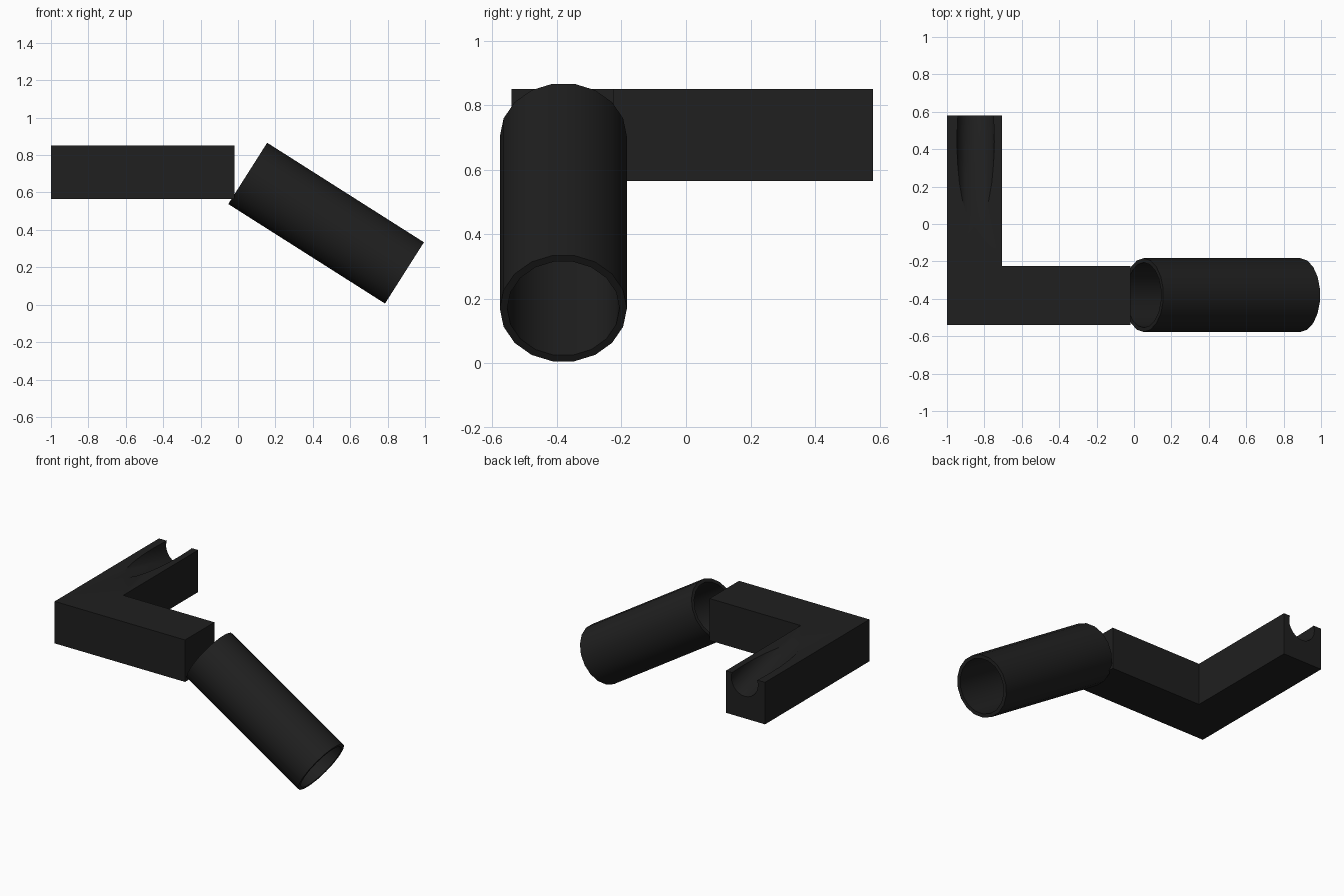
import bpy, bmesh, math
from mathutils import Vector

if "Cube" in bpy.data.objects:
    bpy.data.objects.remove(bpy.data.objects["Cube"])

black = bpy.data.materials.new("black_finish")
black.diffuse_color = (0.014, 0.014, 0.014, 1)
black.use_nodes = True
black.node_tree.nodes["Principled BSDF"].inputs["Base Color"].default_value = black.diffuse_color


def make_object(name, bm):
    bmesh.ops.recalc_face_normals(bm, faces=bm.faces)
    mesh = bpy.data.meshes.new(name)
    bm.to_mesh(mesh)
    bm.free()
    ob = bpy.data.objects.new(name, mesh)
    bpy.context.collection.objects.link(ob)
    mesh.materials.append(black)
    return ob


def smooth(ob):
    bpy.ops.object.select_all(action='DESELECT')
    ob.select_set(True)
    bpy.context.view_layer.objects.active = ob
    bpy.ops.object.shade_smooth_by_angle(angle=math.radians(30))


def loft(name, start, end, side, rings, n=18):
    """Sweep closed loop of (radius, t) rings along start-end."""
    start, end, side = Vector(start), Vector(end), Vector(side)
    up = (end - start).normalized().cross(side)
    bm = bmesh.new()
    loops = []
    for r, t in rings:
        c = start.lerp(end, t)
        loops.append([bm.verts.new(c + r * (math.cos(a) * side + math.sin(a) * up))
                      for a in (2 * math.pi * i / n for i in range(n))])
    return bm, loops


def bridge(bm, a, b):
    n = len(a)
    for i in range(n):
        j = (i + 1) % n
        bm.faces.new((a[i], a[j], b[j], b[i]))


# Angled open tube
R, RI = 0.197, 0.174
bm, loops = loft("tube", (0.052, -0.38, 0.702), (0.89, -0.38, 0.17), (0, 1, 0),
                 [(R, 0), (R, 1), (RI, 1), (RI, 0)])
for k in range(4):
    bridge(bm, loops[k], loops[(k + 1) % 4])
tube = make_object("tube", bm)
smooth(tube)

# L-shaped bracket
bm = bmesh.new()
outline = [(-1, -0.54), (-0.02, -0.54), (-0.02, -0.225), (-0.705, -0.225),
           (-0.705, 0.58), (-1, 0.58)]
face = bm.faces.new([bm.verts.new((x, y, 0.565)) for x, y in outline])
ext = bmesh.ops.extrude_face_region(bm, geom=[face])
bmesh.ops.translate(bm, vec=(0, 0, 0.285),
                    verts=[v for v in ext['geom'] if isinstance(v, bmesh.types.BMVert)])
bracket = make_object("bracket", bm)

# Sloping round groove in the end of the bracket
slope = 0.136 / 0.58
zc = lambda y: 0.85 - slope * y + 0.103
bm, loops = loft("groove_cutter", (-0.847, 0.9, zc(0.9)), (-0.847, -0.6, zc(-0.6)),
                 (1, 0, 0), [(0.1, 0), (0.1, 1)], 24)
bridge(bm, *loops)
for loop in loops:
    bm.faces.new(loop)
cutter = make_object("groove_cutter", bm)
cutter.hide_render = True
mod = bracket.modifiers.new("groove", 'BOOLEAN')
mod.operation = 'DIFFERENCE'
mod.solver = 'EXACT'
mod.object = cutter
bpy.context.view_layer.objects.active = bracket
bpy.ops.object.modifier_apply(modifier=mod.name)
bpy.data.objects.remove(cutter)
smooth(bracket)
